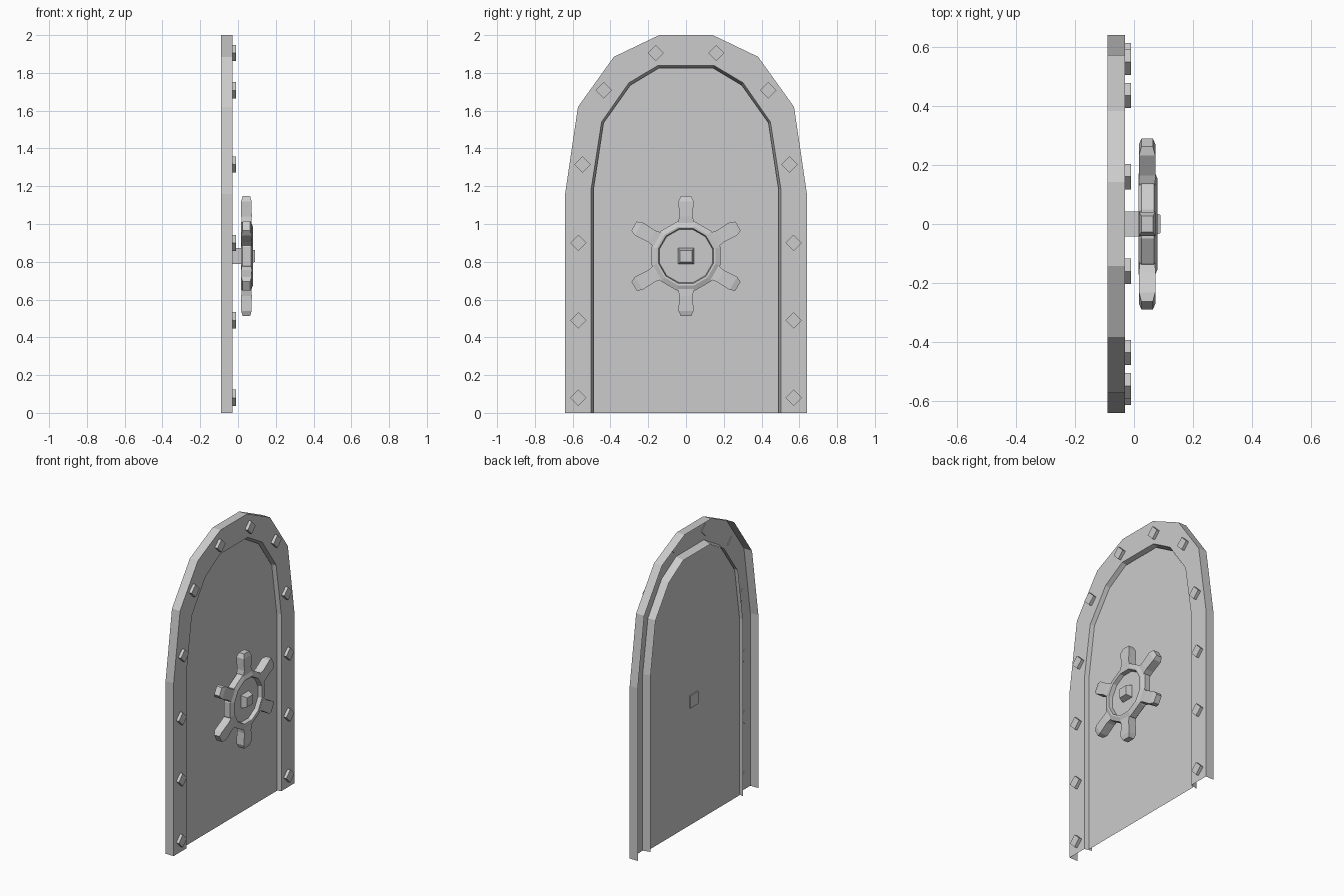
import bpy, bmesh, math
from mathutils import Matrix, Vector

if "Cube" in bpy.data.objects:
    bpy.data.objects.remove(bpy.data.objects["Cube"])


def make_object(name, bm):
    bmesh.ops.remove_doubles(bm, verts=bm.verts, dist=1e-5)
    bmesh.ops.recalc_face_normals(bm, faces=bm.faces)
    mesh = bpy.data.meshes.new(name)
    bm.to_mesh(mesh)
    bm.free()
    ob = bpy.data.objects.new(name, mesh)
    bpy.context.collection.objects.link(ob)
    return ob


def arch(half):
    """Mirror the right half of an arch (y, z) into a full outline."""
    return half + [(-y, z) for y, z in reversed(half)]


def loft(bm, rows, closed=False, caps=False):
    """Join successive rows of points with quads."""
    vs = [[bm.verts.new(p) for p in row] for row in rows]
    n = len(vs[0])
    for a, b in zip(vs, vs[1:]):
        for i in range(n if closed else n - 1):
            j = (i + 1) % n
            bm.faces.new((a[i], a[j], b[j], b[i]))
    if caps:
        bm.faces.new(vs[0])
        bm.faces.new(vs[-1])


OUTER = arch([(0.64, 0), (0.64, 1.16), (0.572, 1.62), (0.382, 1.885), (0.142, 2.0)])
INNER = arch([(0.502, 0), (0.502, 1.187), (0.447, 1.54), (0.302, 1.748), (0.147, 1.84)])
LIP = arch([(0.49, 0), (0.49, 1.185), (0.437, 1.535), (0.295, 1.735), (0.143, 1.826)])
WHEEL_Z = 0.83

# Frame: outer wall, front face and inner lip, open behind
bm = bmesh.new()
loft(bm, [[(x, y, z) for y, z in outline] for x, outline in
          ((-0.09, OUTER), (-0.03, OUTER), (-0.03, INNER), (-0.08, LIP))])
make_object("door_frame", bm)

# Thin door panel set inside the lip
bm = bmesh.new()
bm.faces.new([bm.verts.new((-0.055, y, z)) for y, z in LIP])
panel = make_object("door_panel", bm)
if panel.data.polygons[0].normal.x < 0:
    panel.data.flip_normals()

# Diamond studs along the frame
bm = bmesh.new()
r = 0.043
for y, z in ((0.57, 0.08), (0.57, 0.49), (0.57, 0.90),
             (0.548, 1.315), (0.435, 1.708), (0.16, 1.905)):
    for s in (1, -1):
        loft(bm, [[(x, s * y + r * math.cos(k * math.pi / 2), z + r * math.sin(k * math.pi / 2))
                   for k in range(4)] for x in (-0.034, -0.01)], closed=True, caps=True)
make_object("frame_studs", bm)

# Twelve-sided wheel with a recessed centre; profile is (flat radius, x)
bm = bmesh.new()
rows = []
for flat, x in ((0.14, 0.015), (0.17, 0.015), (0.182, 0.025), (0.182, 0.068),
                (0.155, 0.079), (0.145, 0.077), (0.14, 0.05)):
    rad = flat / math.cos(math.pi / 12)
    rows.append([(x, rad * math.cos((k + 0.5) * math.pi / 6),
                  WHEEL_Z + rad * math.sin((k + 0.5) * math.pi / 6)) for k in range(12)])
loft(bm, rows, closed=True, caps=True)
make_object("wheel_rim", bm)

# Six tapered handles around the wheel
bm = bmesh.new()
centre = Vector((0, 0, WHEEL_Z))
for k in range(6):
    turn = Matrix.Rotation(k * math.pi / 3, 3, 'X')
    rows = [[centre + turn @ Vector((x, y, dist))
             for x, y in ((x0, -w), (x1, -w), (x1, w), (x0, w))]
            for dist, w, x0, x1 in ((0.165, 0.044, 0.02, 0.07), (0.21, 0.036, 0.017, 0.073),
                                    (0.29, 0.04, 0.017, 0.072), (0.318, 0.027, 0.025, 0.064))]
    loft(bm, rows, closed=True, caps=True)
make_object("wheel_handles", bm)

# Square axle from the panel through to a tapered hub
bm = bmesh.new()
loft(bm, [[(x, y * w, WHEEL_Z + z * w) for y, z in ((-1, -1), (1, -1), (1, 1), (-1, 1))]
          for x, w in ((-0.062, 0.042), (0.055, 0.042), (0.089, 0.031))], closed=True, caps=True)
make_object("wheel_axle", bm)
